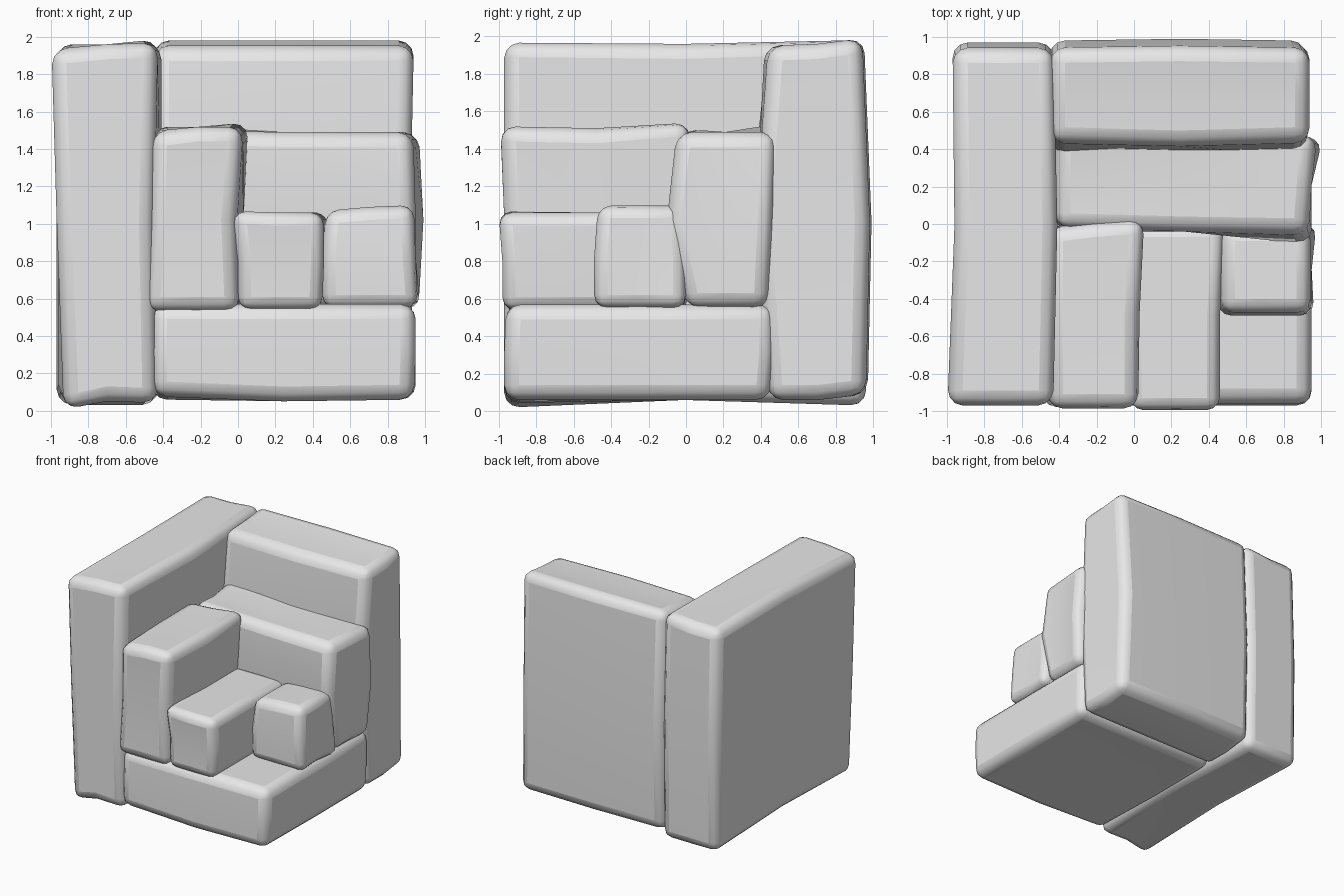
import bpy
import bmesh
import math

default_cube = bpy.data.objects.get("Cube")
if default_cube:
    bpy.data.objects.remove(default_cube, do_unlink=True)

# Plain stone grey for every block
stone = bpy.data.materials.new("stone grey")
stone.use_nodes = True
grey = (0.8, 0.8, 0.8, 1)
stone.diffuse_color = grey
stone.node_tree.nodes["Principled BSDF"].inputs["Base Color"].default_value = grey

SIDE = {"-": -1, "0": 0, "+": 1}


def weight(place, pattern):
    """Influence of a nudge: each sign picks a side, 0 the middle, * the whole axis."""
    result = 1
    for p, sign in zip(place, pattern):
        if sign != "*":
            result *= max(0, 1 - abs(p - SIDE[sign]))
    return result


def block(name, xs, ys, zs, nudges, bevel=0.08):
    """Rounded block between the given bounds, hand-shaped by (pattern, axis, amount) nudges."""
    bm = bmesh.new()
    bmesh.ops.create_cube(bm, size=2)
    bmesh.ops.subdivide_edges(bm, edges=bm.edges[:], cuts=1, use_grid_fill=True)
    for v in bm.verts:
        place = tuple(v.co)
        for axis, (low, high) in enumerate((xs, ys, zs)):
            v.co[axis] = (low + high) / 2 + place[axis] * (high - low) / 2
        for pattern, axis, amount in nudges:
            v.co["xyz".index(axis)] += amount * weight(place, pattern)
    mesh = bpy.data.meshes.new(name)
    bm.to_mesh(mesh)
    bm.free()
    mesh.materials.append(stone)
    obj = bpy.data.objects.new(name, mesh)
    bpy.context.collection.objects.link(obj)
    mod = obj.modifiers.new("rounded edges", "BEVEL")
    mod.width = bevel
    mod.segments = 3
    mod.limit_method = "ANGLE"
    mod.angle_limit = math.radians(40)
    bpy.ops.object.select_all(action="DESELECT")
    obj.select_set(True)
    bpy.context.view_layer.objects.active = obj
    bpy.ops.object.shade_smooth_by_angle(angle=math.radians(60))
    return obj


# Outer shell: side wall, back wall and floor
block("side_wall", (-0.97, -0.43), (-0.97, 0.95), (0.05, 1.96), [
    ("--+", "x", -0.03), ("---", "x", 0.04), ("+0*", "x", 0.02),
    ("+-0", "x", -0.02), ("-0*", "x", 0.01), ("--+", "z", -0.03),
    ("+++", "z", 0.03), ("+-+", "z", 0.01), ("---", "z", -0.05),
    ("+--", "z", -0.01), ("*+-", "z", -0.02), ("*0-", "z", 0.01),
    ("*+0", "y", 0.02), ("*++", "y", -0.01), ("*+-", "y", 0.01)])

block("back_wall", (-0.45, 0.94), (0.44, 0.96), (0.06, 1.96), [
    ("*+0", "y", 0.02), ("*++", "y", -0.02), ("*-0", "y", -0.07),
    ("--0", "y", -0.04), ("0-+", "y", -0.02), ("0+*", "y", 0.01),
    ("*++", "z", 0.03), ("*-+", "z", -0.01), ("*+-", "z", 0.03),
    ("+*0", "x", -0.02)])

block("floor", (-0.46, 0.95), (-0.97, 0.47), (0.06, 0.57), [
    ("---", "z", 0.02), ("0--", "z", -0.01), ("+--", "x", -0.01),
    ("*-+", "y", 0.01), ("*+-", "y", -0.02)])

# Middle tier: side block and back block
block("middle_side_block", (-0.46, 0.03), (-0.97, 0.01), (0.53, 1.52), [
    ("-*-", "x", -0.04), ("-*0", "x", -0.01), ("+++", "x", 0.03),
    ("+-0", "x", -0.04), ("+*-", "x", -0.02), ("--+", "z", -0.03),
    ("+++", "z", 0.03), ("*0+", "z", -0.01), ("*--", "y", -0.01),
    ("*-+", "y", -0.02), ("+++", "y", 0.02), ("-+*", "y", -0.03)])

block("middle_back_block", (-0.42, 0.95), (-0.04, 0.46), (0.55, 1.49), [
    ("--+", "y", 0.02), ("+-0", "y", -0.07), ("+-+", "y", -0.01),
    ("*--", "y", 0.04), ("*++", "y", 0.02), ("*+-", "y", -0.02),
    ("--+", "z", 0.02), ("-++", "z", 0.05), ("+-+", "x", -0.02),
    ("+++", "x", 0.02), ("++0", "x", 0.06), ("++-", "x", 0.02)])

# Inner tier: long low block and small cube
block("inner_long_block", (0.0, 0.46), (-0.98, 0.0), (0.54, 1.06), [
    ("-*+", "x", -0.03), ("+*-", "x", -0.01), ("+++", "x", 0.03),
    ("--+", "z", 0.01), ("*-+", "y", -0.02)], 0.07)

block("inner_cube", (0.45, 0.95), (-0.49, 0.0), (0.55, 1.09), [
    ("-*+", "x", 0.02), ("+*+", "x", -0.01), ("++-", "x", 0.04),
    ("+--", "x", 0.02), ("*-+", "y", 0.02), ("*++", "y", -0.02),
    ("-*+", "z", -0.02), ("+*+", "z", 0.01)], 0.07)
